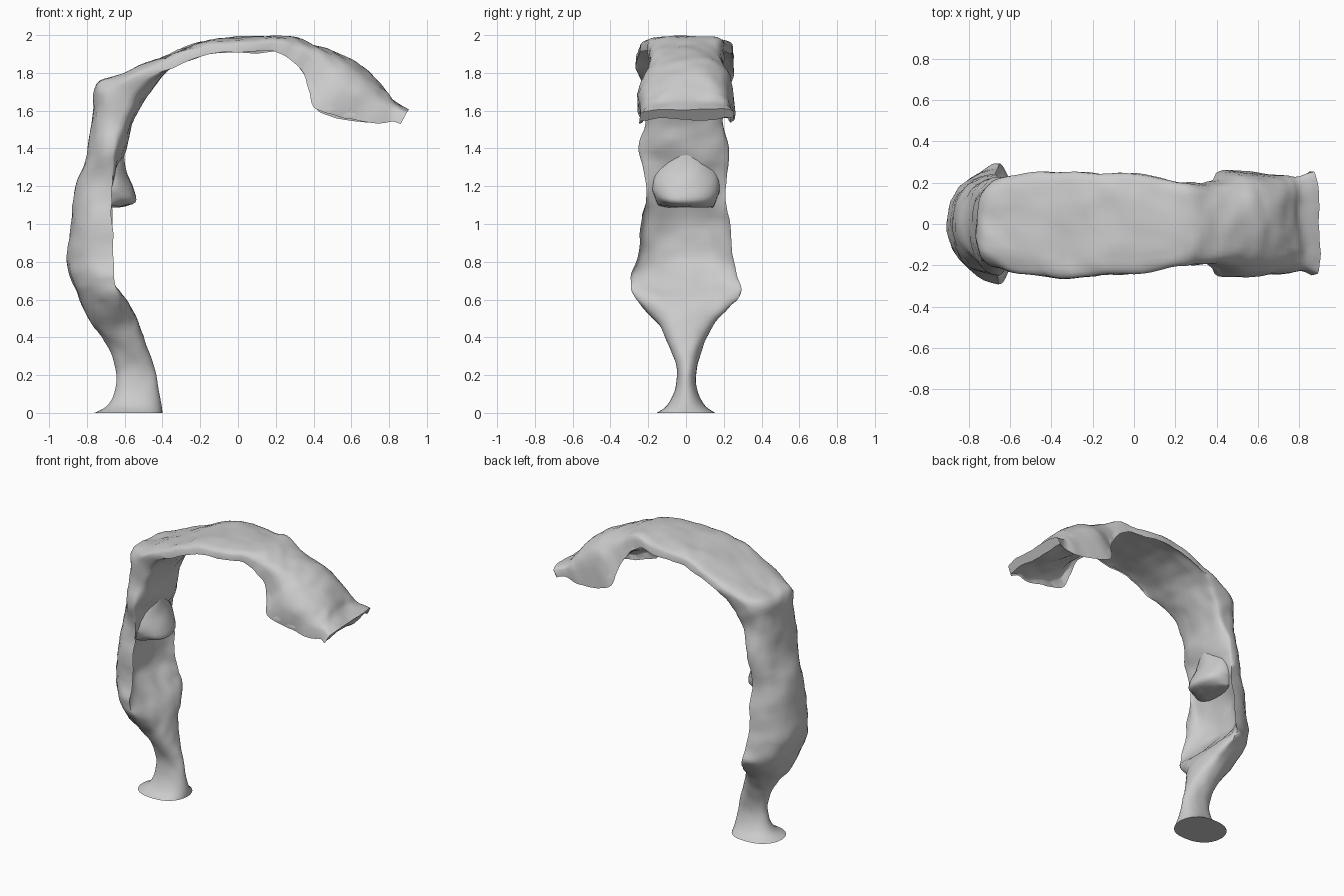
import bpy, bmesh, math
from mathutils import Vector, noise

cube = bpy.data.objects.get("Cube")
if cube:
    bpy.data.objects.remove(cube)

grey = bpy.data.materials.new("plain grey")
grey.use_nodes = True
colour = (.6, .6, .6, 1)
grey.diffuse_color = colour
grey.node_tree.nodes["Principled BSDF"].inputs["Base Color"].default_value = colour


def smooth_path(stations, steps):
    """Catmull-Rom interpolation of every value in the stations."""
    result = []
    last = len(stations) - 1
    for i in range(last):
        a, b, c, d = (stations[min(max(k, 0), last)] for k in (i - 1, i, i + 1, i + 2))
        for s in range(steps):
            t = s / steps
            result.append([
                q + t * ((r - p) + t * ((2 * p - 5 * q + 4 * r - u) + t * (3 * (q - r) + u - p))) / 2
                for p, q, r, u in zip(a, b, c, d)])
    result.append(list(stations[-1]))
    return result


def section(station, half):
    """Closed outline: outer skin from edge to edge, then the inner skin back."""
    ox, oz, ex, ez, ix, iz, width, power = station
    outer, edge, inner = Vector((ox, 0, oz)), Vector((ex, 0, ez)), Vector((ix, 0, iz))
    points = []
    for k in range(2 * half):
        angle = math.pi * k / half
        blend = abs(math.sin(angle))
        blend = blend ** power if blend > 1e-6 else 0
        point = edge.lerp(outer if k < half else inner, blend)
        point.y = width * math.cos(angle)
        points.append(point)
    return points


def loft(name, stations, steps=5, half=20, rough=.016):
    bm = bmesh.new()
    rings = []
    for station in smooth_path(stations, steps):
        ring = []
        for p in section(station, half):
            # gentle hand-worked unevenness, fading out at the foot
            fade = rough * min(1, p.z * 2)
            shift = noise.noise_vector(p * 5) + noise.noise_vector(p * 14) * .5
            ring.append(bm.verts.new(p + shift * fade))
        rings.append(ring)
    for low, high in zip(rings, rings[1:]):
        for k in range(len(low)):
            n = (k + 1) % len(low)
            bm.faces.new((low[k], low[n], high[n], high[k]))
    bm.faces.new(rings[0])
    bm.faces.new(rings[-1])
    bmesh.ops.recalc_face_normals(bm, faces=bm.faces)
    mesh = bpy.data.meshes.new(name)
    bm.to_mesh(mesh)
    bm.free()
    mesh.materials.append(grey)
    obj = bpy.data.objects.new(name, mesh)
    bpy.context.collection.objects.link(obj)
    bpy.ops.object.select_all(action='DESELECT')
    obj.select_set(True)
    bpy.context.view_layer.objects.active = obj
    bpy.ops.object.shade_smooth_by_angle(angle=math.radians(50))


# Each station: outer x z, edge x z, inner x z, half width, squareness
# Foot and slim stem
stem = [
    (-.76, 0, -.57, 0, -.4, 0, .155, .8),
    (-.69, .04, -.55, .04, -.405, .04, .1, .8),
    (-.65, .12, -.54, .12, -.42, .12, .06, .8),
    (-.645, .22, -.54, .22, -.435, .22, .052, .9),
    (-.69, .35, -.57, .35, -.48, .35, .085, 1),
    (-.785, .48, -.62, .48, -.53, .48, .16, 1),
]
# Hollow column, filled in above the tongue
column = [
    (-.85, .62, -.64, .62, -.59, .6, .28, .95),
    (-.88, .7, -.66, .71, -.69, .7, .285, .95),
    (-.905, .82, -.67, .84, -.76, .82, .25, .95),
    (-.89, 1, -.67, 1, -.77, 1, .235, .95),
    (-.85, 1.2, -.67, 1.18, -.67, 1.22, .21, .9),
    (-.8, 1.37, -.65, 1.4, -.6, 1.38, .235, .8),
    (-.775, 1.58, -.63, 1.54, -.56, 1.53, .205, .65),
]
# Broad arch with drooping sides
arch = [
    (-.755, 1.74, -.57, 1.68, -.48, 1.68, .22, .5),
    (-.62, 1.8, -.46, 1.775, -.41, 1.78, .25, .45),
    (-.4, 1.89, -.31, 1.84, -.32, 1.85, .26, .45),
    (-.2, 1.97, -.15, 1.9, -.17, 1.915, .25, .4),
    (.05, 1.99, .05, 1.91, .05, 1.935, .24, .4),
    (.27, 1.995, .22, 1.91, .24, 1.935, .205, .4),
    (.4, 1.95, .33, 1.82, .36, 1.86, .19, .4),
]
# Hooded end with side flaps and a flared lip
hood = [
    (.52, 1.905, .38, 1.7, .43, 1.77, .22, .45),
    (.62, 1.86, .41, 1.61, .5, 1.7, .25, .45),
    (.71, 1.795, .56, 1.56, .61, 1.63, .25, .45),
    (.78, 1.71, .7, 1.54, .73, 1.58, .24, .45),
    (.82, 1.655, .81, 1.55, .8, 1.565, .225, .4),
    (.9, 1.615, .855, 1.54, .86, 1.56, .25, .3),
]
loft("arched_shell", stem + column + arch + hood)

# Overhanging tongue inside the column, tapering to a point at the top
tongue = [
    (-.8, 1.08, -.7, 1.1, -.62, 1.085, .15, 1),
    (-.8, 1.12, -.69, 1.15, -.54, 1.105, .17, 1),
    (-.78, 1.18, -.69, 1.19, -.55, 1.18, .18, 1),
    (-.76, 1.28, -.69, 1.28, -.595, 1.28, .16, 1),
    (-.74, 1.41, -.7, 1.41, -.61, 1.4, .06, 1),
]
loft("inner_tongue", tongue, steps=4, half=12, rough=.012)
